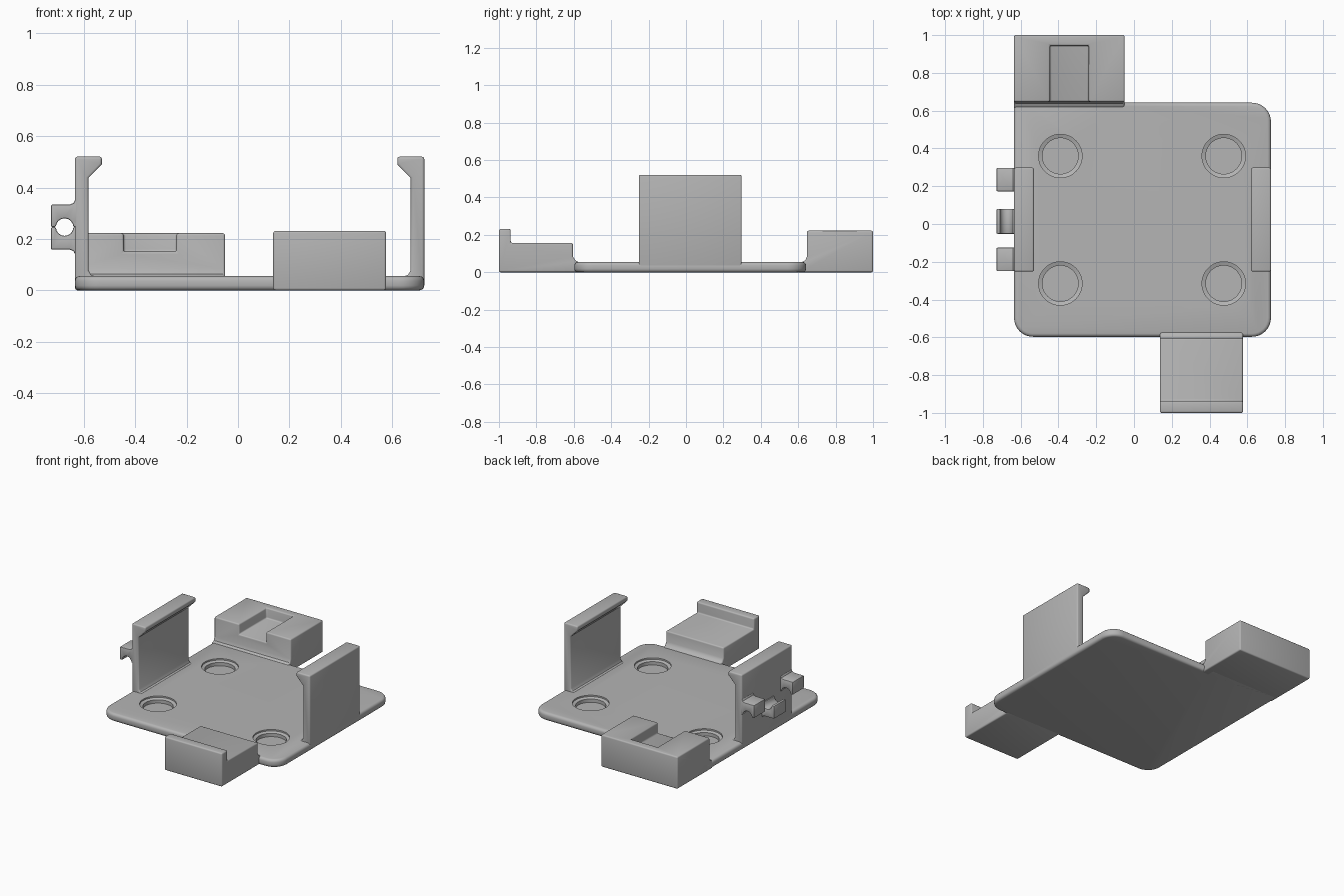
import bpy, bmesh
from math import sin, cos, pi, radians

cube = bpy.data.objects.get("Cube")
if cube:
    bpy.data.objects.remove(cube, do_unlink=True)

GREY = (0.46, 0.46, 0.46, 1)
mat = bpy.data.materials.new("plain grey")
mat.use_nodes = True
mat.diffuse_color = GREY
mat.node_tree.nodes["Principled BSDF"].inputs["Base Color"].default_value = GREY

# Ways to lay a 2D profile (a, b) along an extrusion direction t
ALONG_X = lambda a, b, t: (t, a, b)
ALONG_Y = lambda a, b, t: (a, t, b)
ALONG_Z = lambda a, b, t: (a, b, t)


def finish(name, bm):
    bmesh.ops.recalc_face_normals(bm, faces=bm.faces)
    mesh = bpy.data.meshes.new(name)
    bm.to_mesh(mesh)
    bm.free()
    mesh.materials.append(mat)
    ob = bpy.data.objects.new(name, mesh)
    bpy.context.collection.objects.link(ob)
    return ob


def prism(name, profile, place, start, end):
    bm = bmesh.new()
    low = [bm.verts.new(place(a, b, start)) for a, b in profile]
    high = [bm.verts.new(place(a, b, end)) for a, b in profile]
    bm.faces.new(low)
    bm.faces.new(high)
    n = len(profile)
    for i in range(n):
        j = (i + 1) % n
        bm.faces.new((low[i], low[j], high[j], high[i]))
    return finish(name, bm)


def apply(ob, mod):
    bpy.ops.object.select_all(action='DESELECT')
    bpy.context.view_layer.objects.active = ob
    ob.select_set(True)
    bpy.ops.object.modifier_apply(modifier=mod.name)


def bevel(ob, width, segments=3):
    mod = ob.modifiers.new("soft edges", 'BEVEL')
    mod.width = width
    mod.segments = segments
    mod.limit_method = 'ANGLE'
    mod.angle_limit = radians(50)
    mod.use_clamp_overlap = False
    apply(ob, mod)


def cut(ob, cutter):
    cutter.hide_render = True
    mod = ob.modifiers.new("cut", 'BOOLEAN')
    mod.operation = 'DIFFERENCE'
    mod.solver = 'EXACT'
    mod.object = cutter
    apply(ob, mod)
    bpy.data.objects.remove(cutter, do_unlink=True)


def smooth(ob):
    bpy.ops.object.select_all(action='DESELECT')
    bpy.context.view_layer.objects.active = ob
    ob.select_set(True)
    bpy.ops.object.shade_smooth_by_angle(angle=radians(35))


def arc(cx, cy, r, a0, a1, steps=8):
    return [(cx + r * cos(a0 + (a1 - a0) * i / steps),
             cy + r * sin(a0 + (a1 - a0) * i / steps)) for i in range(steps + 1)]


# Base plate: three round corners, the fourth runs under the back block
L, R, F, B, rad = -0.635, 0.725, -0.597, 0.642, 0.1
outline = (arc(L + rad, F + rad, rad, pi, 1.5 * pi)
           + arc(R - rad, F + rad, rad, 1.5 * pi, 2 * pi)
           + arc(R - rad, B - rad, rad, 0, pi / 2)
           + [(-0.08, B), (-0.08, 0.69), (L, 0.69)])
plate = prism("base_plate", outline, ALONG_Z, 0, 0.055)
bevel(plate, 0.018)

# Four round blind wells with a stepped rim
for x in (-0.39, 0.475):
    for y in (-0.315, 0.36):
        bm = bmesh.new()
        rings = []
        for r, z in ((0.095, 0.015), (0.095, 0.038), (0.115, 0.045), (0.115, 0.1)):
            rings.append([bm.verts.new((x + r * cos(2 * pi * i / 48),
                                        y + r * sin(2 * pi * i / 48), z))
                          for i in range(48)])
        bm.faces.new(rings[0])
        bm.faces.new(rings[-1])
        for a, b in zip(rings, rings[1:]):
            for i in range(48):
                j = (i + 1) % 48
                bm.faces.new((a[i], a[j], b[j], b[i]))
        cut(plate, finish("well_cutter", bm))
smooth(plate)

# Back block with a slot open toward the plate
back = prism("back_block",
             [(0.615, 0), (1, 0), (1, 0.222), (0.647, 0.222), (0.647, 0.085),
              (0.638, 0.064), (0.615, 0.053)],
             ALONG_X, L, -0.05)
slot = prism("slot_cutter", [(-0.445, 0.55), (-0.24, 0.55), (-0.24, 0.945), (-0.445, 0.945)],
             ALONG_Z, 0.15, 0.4)
cut(back, slot)
bevel(back, 0.009)
smooth(back)

# Front block with a raised lip
front = prism("front_block",
              [(-1, 0), (-0.57, 0), (-0.57, 0.053), (-0.592, 0.064), (-0.605, 0.085),
               (-0.605, 0.157), (-0.937, 0.157), (-0.937, 0.231), (-1, 0.231)],
              ALONG_X, 0.137, 0.577)
bevel(front, 0.009)
smooth(front)

# Pair of hooked side walls, mirrored about the plate's middle
MID = (L + R) / 2
hook = [(L, 0.02), (-0.555, 0.02), (-0.555, 0.054), (-0.572, 0.06), (-0.582, 0.078),
        (-0.582, 0.437), (-0.53, 0.49), (-0.53, 0.52), (L, 0.52)]
for name, flip in (("right_hook_wall", 1), ("left_hook_wall", -1)):
    profile = [(MID + flip * (x - MID), z) for x, z in hook]
    wall = prism(name, profile, ALONG_Y, -0.252, 0.298)
    bevel(wall, 0.009)
    smooth(wall)

# Hinge lugs: half rings on the right wall, the middle one upside down
AXLE = 0.246
half = ([(-0.728, AXLE + 0.088), (-0.728, AXLE)]
        + arc(-0.675, AXLE, 0.034, pi, 0)
        + [(-0.605, AXLE), (-0.605, AXLE + 0.108), (-0.634, AXLE + 0.108),
           (-0.64, AXLE + 0.094), (-0.654, AXLE + 0.088)])
for name, y0, y1, up in (("front_lug", -0.25, -0.125, 1),
                         ("middle_lug", -0.052, 0.08, -1),
                         ("back_lug", 0.173, 0.297, 1)):
    lug = prism(name, [(x, AXLE + up * (z - AXLE)) for x, z in half], ALONG_Y, y0, y1)
    bevel(lug, 0.006, 2)
    smooth(lug)
